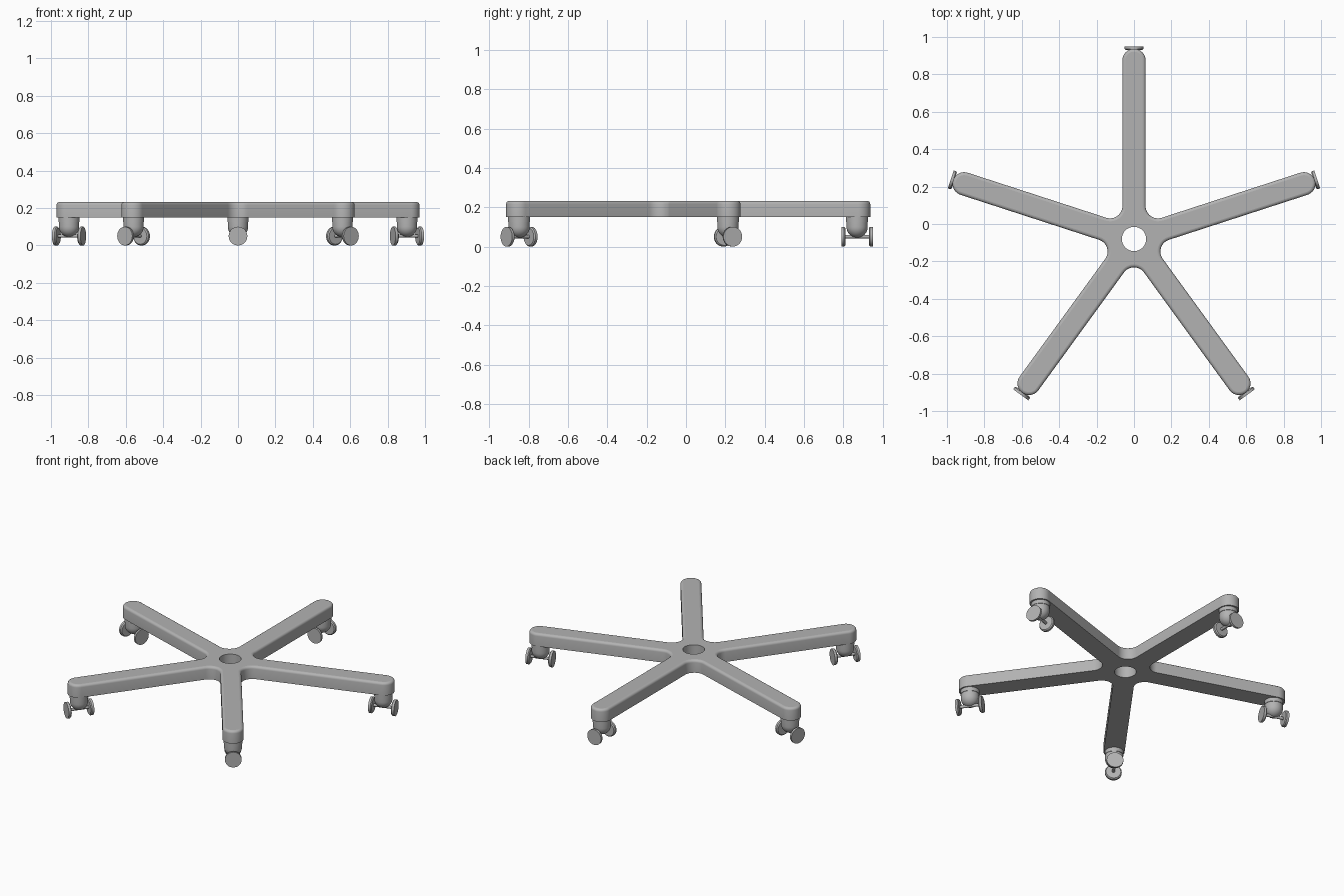
import bpy, bmesh
from math import sin, cos, pi, radians
from mathutils import Matrix, Vector

cube = bpy.data.objects.get("Cube")
if cube:
    bpy.data.objects.remove(cube)

ARMS = 5
HUB = Vector((0, -0.08, 0))
HALF_WIDTH, FILLET, REACH = 0.062, 0.066, 0.955
BOTTOM, TOP, ROUND = 0.15, 0.232, 0.016
HOLE = 0.065
WHEEL_R = 0.05

grey = bpy.data.materials.new("satin grey")
grey.use_nodes = True
colour = (0.45, 0.45, 0.45, 1)
grey.diffuse_color = colour
grey.node_tree.nodes["Principled BSDF"].inputs["Base Color"].default_value = colour


def add_object(name, bm, location=(0, 0, 0), turn=0):
    bmesh.ops.recalc_face_normals(bm, faces=bm.faces)
    mesh = bpy.data.meshes.new(name)
    bm.to_mesh(mesh)
    bm.free()
    mesh.materials.append(grey)
    obj = bpy.data.objects.new(name, mesh)
    obj.location = location
    obj.rotation_euler.z = turn
    bpy.context.collection.objects.link(obj)
    bpy.ops.object.select_all(action='DESELECT')
    obj.select_set(True)
    bpy.context.view_layer.objects.active = obj
    bpy.ops.object.shade_smooth_by_angle(angle=radians(35))
    return obj


def arc(centre, radius, start, sweep, steps):
    angles = [start + sweep * i / steps for i in range(steps + 1)]
    return [(centre[0] + radius * cos(a), centre[1] + radius * sin(a)) for a in angles]


def star_outline(inset):
    """Rounded arm tips joined by filleted valleys, shrunk by the inset."""
    points = []
    valley = (HALF_WIDTH + FILLET) / sin(pi / ARMS)
    for i in range(ARMS):
        a = pi / 2 + i * 2 * pi / ARMS
        b = a + pi / ARMS
        points += arc((REACH * cos(a), REACH * sin(a)), HALF_WIDTH - inset,
                      a - pi / 2, pi, 20)
        points += arc((valley * cos(b), valley * sin(b)), FILLET + inset,
                      a - pi / 2, 2 * pi / ARMS - pi, 12)
    return points


def ring(bm, points, z):
    return [bm.verts.new((x, y, z)) for x, y in points]


def bridge(bm, lower, upper):
    n = len(lower)
    for i in range(n):
        j = (i + 1) % n
        bm.faces.new((lower[i], lower[j], upper[j], upper[i]))


def lathe(bm, profile, matrix=Matrix(), steps=32):
    """Spin (radius, height) points about z, closing both ends."""
    rings = []
    for r, z in profile:
        circle = arc((0, 0), r, 0, 2 * pi, steps)[:-1]
        rings.append([bm.verts.new(matrix @ Vector((x, y, z))) for x, y in circle])
    for lower, upper in zip(rings, rings[1:]):
        bridge(bm, lower, upper)
    bm.faces.new(rings[0][::-1])
    bm.faces.new(rings[-1])


# Star base: outline walls, rounded top rim, central hole
bm = bmesh.new()
layers = [(0, BOTTOM)]
for i in range(5):
    t = i / 4 * pi / 2
    layers.append((ROUND * (1 - cos(t)), TOP - ROUND + ROUND * sin(t)))
rings = [ring(bm, star_outline(d), z) for d, z in layers]
for lower, upper in zip(rings, rings[1:]):
    bridge(bm, lower, upper)
circle = arc((0, 0), HOLE, 0, 2 * pi, 40)[:-1]
holes = [ring(bm, circle, BOTTOM), ring(bm, circle, TOP)]
bridge(bm, *holes)
for outer, hole in ((rings[0], holes[0]), (rings[-1], holes[1])):
    edges = [bm.edges.get((loop[i - 1], loop[i]))
             for loop in (outer, hole) for i in range(len(loop))]
    bmesh.ops.triangle_fill(bm, edges=edges, use_beauty=True)
base = add_object("star_base", bm, HUB)
for poly in base.data.polygons:
    if abs(poly.normal.z) > 0.999:
        poly.use_smooth = False

# Casters: domed housing, axle and two disc wheels under each arm tip
for i in range(ARMS):
    a = pi / 2 + i * 2 * pi / ARMS
    spot = HUB + Vector((cos(a), sin(a), 0)) * (REACH - 0.005)
    axle_frame = Matrix.Translation((0, 0, WHEEL_R)) @ Matrix.Rotation(pi / 2, 4, 'Y')

    bm = bmesh.new()
    dome = [(0.054 * cos(t), 0.1 - 0.055 * sin(t))
            for t in (k / 10 * pi / 2 for k in range(10))]
    lathe(bm, [(0.056, BOTTOM + 0.002), (0.056, 0.125), (0.054, 0.124)] + dome
          + [(0.002, 0.045)])
    add_object(f"caster_housing_{i + 1}", bm, spot, a)

    bm = bmesh.new()
    lathe(bm, [(0.009, -0.07), (0.009, 0.07)], axle_frame, 16)
    add_object(f"caster_axle_{i + 1}", bm, spot, a)

    bm = bmesh.new()
    for side in (-1, 1):
        lathe(bm, [(0.044, side * 0.06), (WHEEL_R, side * 0.066),
                   (WHEEL_R, side * 0.08)], axle_frame)
    add_object(f"caster_wheels_{i + 1}", bm, spot, a)
